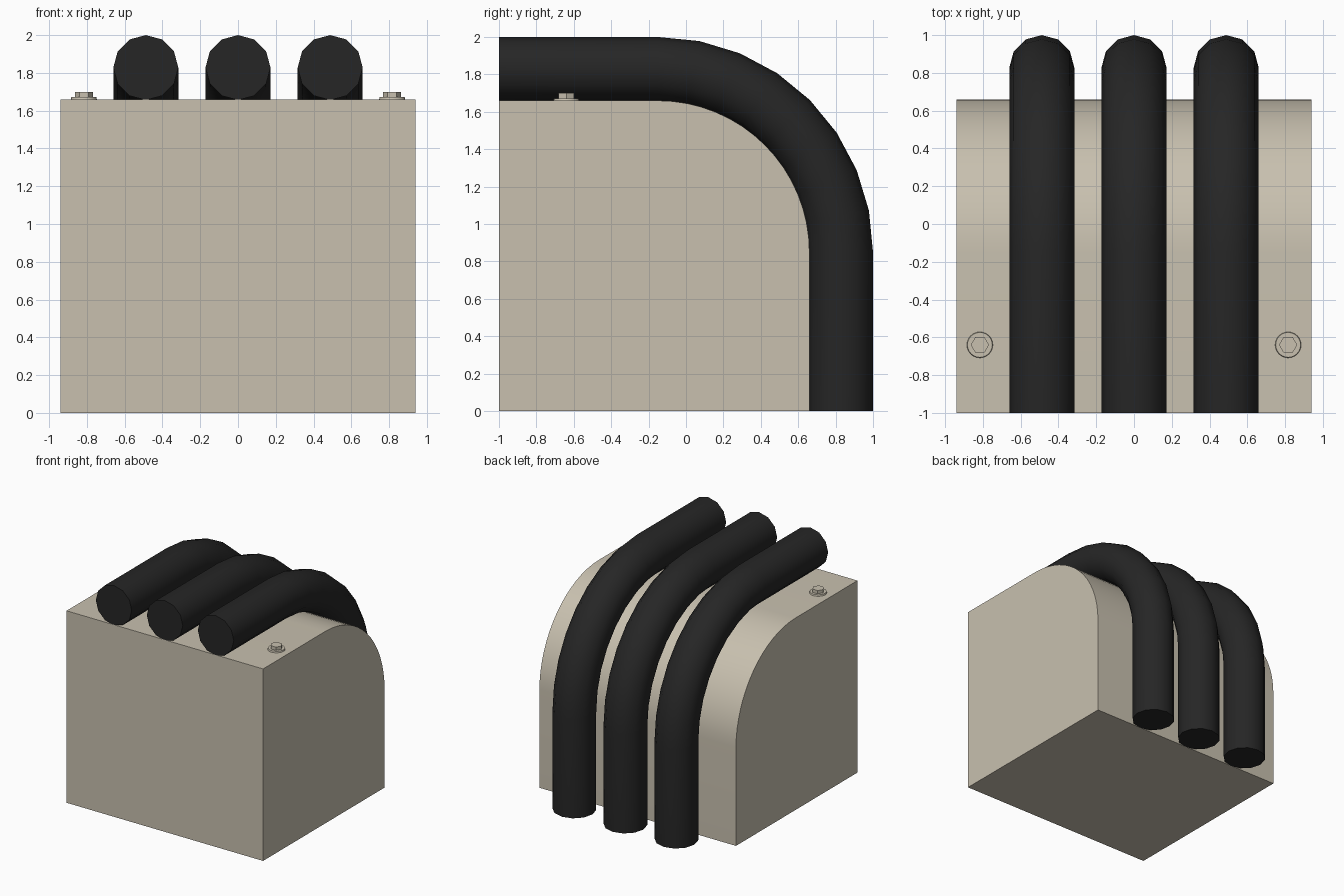
import bpy, bmesh, math
from mathutils import Vector

if "Cube" in bpy.data.objects:
    bpy.data.objects.remove(bpy.data.objects["Cube"])


def material(name, rgb):
    m = bpy.data.materials.new(name)
    m.diffuse_color = (*rgb, 1)
    m.use_nodes = True
    m.node_tree.nodes["Principled BSDF"].inputs["Base Color"].default_value = m.diffuse_color
    return m


BEIGE = material("beige", (0.58, 0.53, 0.43))
BLACK = material("black", (0.019, 0.019, 0.019))

CY, CZ = -0.152, 0.848     # centre of the bend
TUBE_R = 0.172


def finish(name, bm, mat):
    bmesh.ops.recalc_face_normals(bm, faces=bm.faces)
    me = bpy.data.meshes.new(name)
    bm.to_mesh(me)
    bm.free()
    me.materials.append(mat)
    ob = bpy.data.objects.new(name, me)
    bpy.context.collection.objects.link(ob)
    bpy.ops.object.select_all(action='DESELECT')
    ob.select_set(True)
    bpy.context.view_layer.objects.active = ob
    bpy.ops.object.shade_smooth_by_angle(angle=math.radians(40))
    return ob


def bend(radius, steps):
    """Quarter arc from the top to the back, as (y, z, angle)."""
    out = []
    for i in range(steps + 1):
        a = math.pi / 2 * (1 - i / steps)
        out.append((CY + radius * math.cos(a), CZ + radius * math.sin(a), a))
    return out


# Block with one rounded edge, extruded along x
bm = bmesh.new()
outline = [(-1, 0), (-1, 1.66)] + [(y, z) for y, z, a in bend(0.812, 16)] + [(0.66, 0)]
face = bm.faces.new([bm.verts.new((-0.94, y, z)) for y, z in outline])
ext = bmesh.ops.extrude_face_region(bm, geom=[face], use_keep_orig=True)
for v in ext['geom']:
    if isinstance(v, bmesh.types.BMVert):
        v.co.x = 0.94
finish("rounded_block", bm, BEIGE)


# Three bent tubes, rings swept along the path
def tube(name, x, sides=12):
    bm = bmesh.new()
    arc = bend(1.152 - TUBE_R, 8)
    path = [(-1, arc[0][1], math.pi / 2)] + arc + [(arc[-1][0], 0, 0)]
    rings = []
    for y, z, a in path:
        out = Vector((0, math.cos(a), math.sin(a)))
        ring = []
        for k in range(sides):
            t = 2 * math.pi * k / sides
            p = Vector((x, y, z)) + TUBE_R * (math.cos(t) * out + math.sin(t) * Vector((1, 0, 0)))
            ring.append(bm.verts.new(p))
        rings.append(ring)
    for r, s in zip(rings, rings[1:]):
        for k in range(sides):
            n = (k + 1) % sides
            bm.faces.new((r[k], r[n], s[n], s[k]))
    bm.faces.new(rings[0])
    bm.faces.new(rings[-1])
    finish(name, bm, BLACK)


for label, x in (("left", -0.488), ("middle", 0), ("right", 0.488)):
    tube("tube_" + label, x)


# Hex bolts with washers
def disc(name, x, sides, r1, r2, z0, z1):
    bm = bmesh.new()
    bmesh.ops.create_cone(bm, cap_ends=True, segments=sides, radius1=r1, radius2=r2, depth=z1 - z0)
    if sides == 6:   # corners point along x
        top = max(bm.verts, key=lambda v: abs(v.co.x))
        turn = 0 if abs(top.co.y) < 1e-4 else math.pi / 6
    else:
        turn = 0
    c, s = math.cos(turn), math.sin(turn)
    for v in bm.verts:
        vx, vy, vz = v.co
        v.co = (x + vx * c - vy * s, -0.64 + vx * s + vy * c, vz + (z0 + z1) / 2)
    finish(name, bm, BEIGE)


for side, x in (("left", -0.816), ("right", 0.816)):
    disc("washer_" + side, x, 24, 0.07, 0.066, 1.655, 1.672)
    disc("bolt_head_" + side, x, 6, 0.048, 0.048, 1.66, 1.70)
